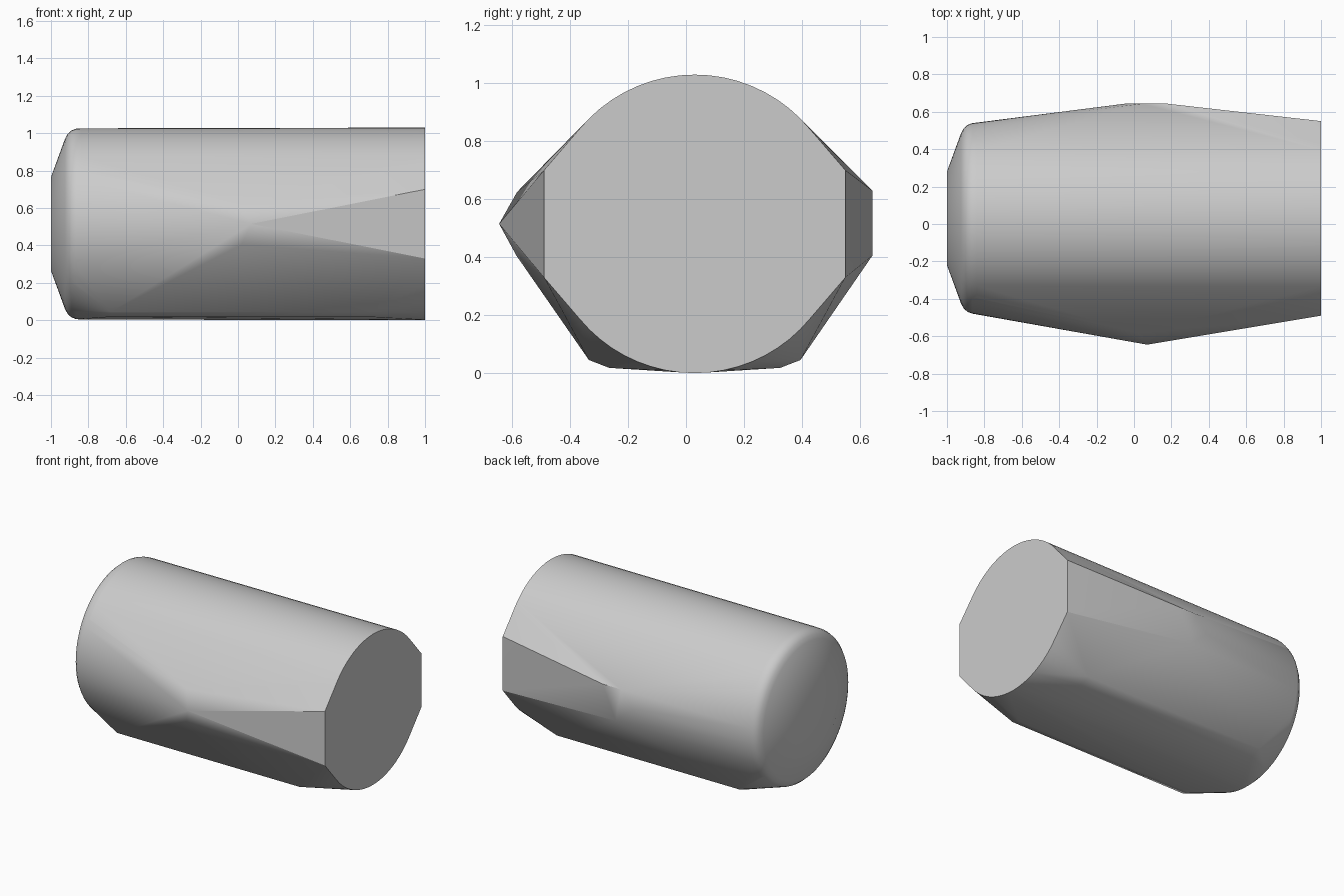
import bpy, bmesh
from math import sin, cos, pi, radians
from mathutils import Vector

cube = bpy.data.objects.get("Cube")
if cube:
    bpy.data.objects.remove(cube)

# One matte grey for the whole body
grey = bpy.data.materials.new("light_grey")
grey.use_nodes = True
colour = (0.6, 0.6, 0.6, 1)
grey.diffuse_color = colour
bsdf = grey.node_tree.nodes["Principled BSDF"]
bsdf.inputs["Base Color"].default_value = colour
bsdf.inputs["Roughness"].default_value = 0.7

CY, CZ, R, SEG = 0.03, 0.515, 0.515, 64
bm = bmesh.new()


def ring(x, r):
    """Circle of points around the barrel's axis."""
    for i in range(SEG):
        a = 2 * pi * i / SEG
        bm.verts.new((x, CY + r * cos(a), CZ + r * sin(a)))


# Barrel: flat end at +x, tapered nose with a rounded shoulder at -x
ring(1.0, R)
ring(-1.0, 0.25)
for x, r in ((-0.925, 0.455), (-0.91, 0.482), (-0.89, 0.5), (-0.865, 0.509), (-0.84, 0.511)):
    ring(x, r)

# Mirrored corners: flats on the end face, and the keel bulges below
for side in (-1, 1):
    for z in (-0.185, 0.185):
        bm.verts.new((1.0, CY + side * 0.52, CZ + z))
    for x in (-0.68, 0.7):
        bm.verts.new((x, CY + side * 0.365, 0.045))
        bm.verts.new((x, CY + side * 0.295, 0.018))

# Front point and its two shoulders, then the blunt back ridge
for p in ((0.07, -0.645, 0.515), (0.02, -0.583, 0.625), (0.02, -0.585, 0.405),
          (0.18, 0.643, 0.63), (0.04, 0.643, 0.63), (0.08, 0.643, 0.405),
          (-0.05, 0.643, 0.52)):
    bm.verts.new(Vector(p))

# Wrap everything in one convex skin
hull = bmesh.ops.convex_hull(bm, input=bm.verts[:], use_existing_faces=False)
spare = {g for g in hull["geom_interior"] + hull["geom_unused"]
         if isinstance(g, bmesh.types.BMVert)}
bmesh.ops.delete(bm, geom=list(spare), context="VERTS")
bmesh.ops.dissolve_limit(bm, angle_limit=radians(0.3), verts=bm.verts[:], edges=bm.edges[:])
bmesh.ops.recalc_face_normals(bm, faces=bm.faces[:])

mesh = bpy.data.meshes.new("barrel_body")
bm.to_mesh(mesh)
bm.free()
body = bpy.data.objects.new("barrel_body", mesh)
bpy.context.collection.objects.link(body)
mesh.materials.append(grey)

bpy.ops.object.select_all(action="DESELECT")
body.select_set(True)
bpy.context.view_layer.objects.active = body
bpy.ops.object.shade_smooth_by_angle(angle=radians(25))
